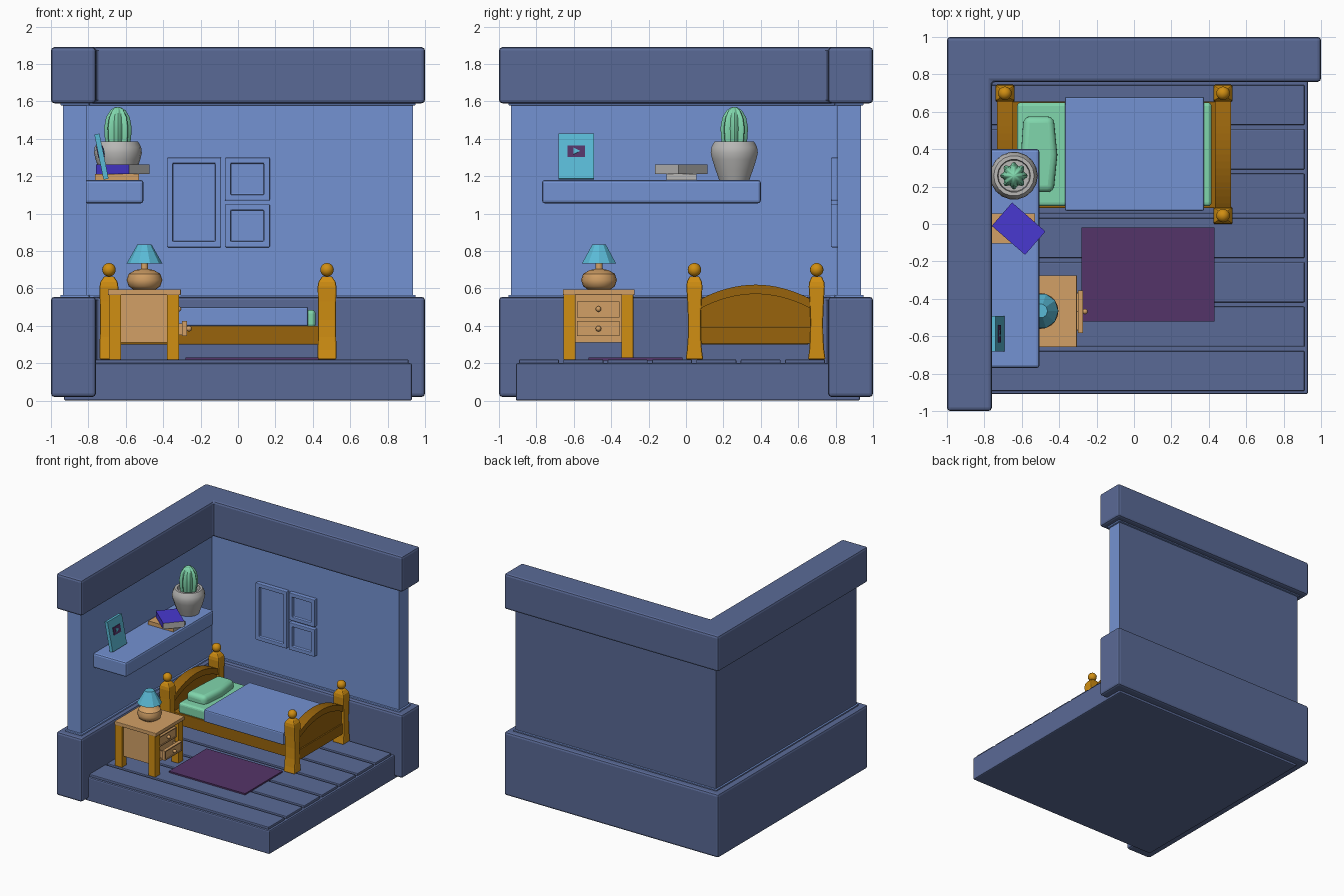
import bpy, bmesh, math
from mathutils import Matrix, Vector

if "Cube" in bpy.data.objects:
    bpy.data.objects.remove(bpy.data.objects["Cube"])


def material(name, rgb):
    m = bpy.data.materials.new(name)
    m.diffuse_color = [((c / 255 + 0.055) / 1.055) ** 2.4 for c in rgb] + [1]
    m.use_nodes = True
    m.node_tree.nodes["Principled BSDF"].inputs["Base Color"].default_value = m.diffuse_color
    return m


SLATE = material("slate blue", (90, 106, 150))
BLUE = material("light blue", (116, 146, 210))
OAK = material("golden wood", (208, 142, 18))
DARK = material("dark wood", (152, 100, 12))
TAN = material("tan wood", (210, 160, 102))
GREEN = material("mint green", (128, 214, 172))
CYAN = material("cyan", (90, 186, 214))
GREY = material("warm grey", (184, 183, 181))
PLUM = material("plum", (84, 52, 104))
VIOLET = material("violet", (72, 56, 208))


def finish(name, bm, mats, bevel=0, seg=2, smooth=False, rule=None):
    bmesh.ops.recalc_face_normals(bm, faces=bm.faces)
    if rule:
        for f in bm.faces:
            f.material_index = 1 if rule(f.normal) else 0
    me = bpy.data.meshes.new(name)
    bm.to_mesh(me)
    bm.free()
    ob = bpy.data.objects.new(name, me)
    bpy.context.collection.objects.link(ob)
    for m in mats if isinstance(mats, tuple) else (mats,):
        me.materials.append(m)
    if bevel:
        b = ob.modifiers.new("bevel", "BEVEL")
        b.width, b.segments, b.limit_method = bevel, seg, "ANGLE"
    if smooth:
        bpy.ops.object.select_all(action="DESELECT")
        ob.select_set(True)
        bpy.context.view_layer.objects.active = ob
        bpy.ops.object.shade_smooth_by_angle(angle=math.radians(40))
    return ob


def loft(name, rings, mats, **kw):
    bm = bmesh.new()
    loops = [[bm.verts.new(p) for p in r] for r in rings]
    for a, b in zip(loops, loops[1:]):
        for i in range(len(a)):
            j = (i + 1) % len(a)
            bm.faces.new((a[i], a[j], b[j], b[i]))
    bm.faces.new(loops[0])
    bm.faces.new(loops[-1])
    return finish(name, bm, mats, **kw)


def prism(name, pts, axis, lo, hi, mats, **kw):
    put = (lambda p, t: (t, *p)) if axis == "x" else (lambda p, t: (*p, t))
    return loft(name, [[put(p, t) for p in pts] for t in (lo, hi)], mats, **kw)


def box(name, x, y, z, mats, **kw):
    pts = [(x[0], y[0]), (x[1], y[0]), (x[1], y[1]), (x[0], y[1])]
    return prism(name, pts, "z", *z, mats, **kw)


def panel(name, x, y, z, mat, normal, border, depth, bevel=0):
    # box with one face inset and pushed in
    ob = box(name, x, y, z, mat, bevel=bevel)
    bm = bmesh.new()
    bm.from_mesh(ob.data)
    n = Vector(normal)
    f = max(bm.faces, key=lambda f: f.normal.dot(n))
    bmesh.ops.inset_region(bm, faces=[f], thickness=border)
    new = bmesh.ops.extrude_discrete_faces(bm, faces=[f])["faces"][0]
    bmesh.ops.translate(bm, verts=new.verts, vec=-n * depth)
    bm.to_mesh(ob.data)
    bm.free()
    return ob


def lathe(name, profile, n, c, mat, ribs=0, smooth=True):
    def pt(r, z, i):
        a = math.tau * i / n
        q = r * (1 + 0.13 * math.cos(ribs * a)) if ribs else r
        return (c[0] + q * math.cos(a), c[1] + q * math.sin(a), z)
    return loft(name, [[pt(r, z, i) for i in range(n)] for r, z in profile], mat, smooth=smooth)


def ball(name, c, r, mat):
    bm = bmesh.new()
    bmesh.ops.create_uvsphere(bm, u_segments=16, v_segments=10, radius=r, matrix=Matrix.Translation(c))
    return finish(name, bm, mat, smooth=True)


# Room: L-shaped walls, trims, bands
def ell(name, o, i, z, mats, bevel=0, rule=None):
    pts = [(-o, -o), (-i, -o), (-i, i), (o, i), (o, o), (-o, o)]
    prism(name, pts, "z", *z, mats, bevel=bevel, rule=rule)


outside = lambda n: n.x < -0.5 or n.y > 0.5
ell("wall", 0.935, 0.81, (0.5, 1.62), (BLUE, SLATE), rule=outside)
ell("lower_trim", 0.95, 0.795, (0.5, 0.566), (BLUE, SLATE), 0.006, outside)
ell("upper_trim", 0.95, 0.795, (1.578, 1.62), (BLUE, SLATE), 0.006, outside)
ell("lower_wall_band", 1.0, 0.76, (0.02, 0.555), SLATE, 0.018)
ell("upper_wall_band", 1.0, 0.76, (1.59, 1.89), SLATE, 0.018)

# Floor and planks
box("floor_base", (-0.93, 0.93), (-0.91, 0.93), (0, 0.2), SLATE, bevel=0.01)
for k in range(7):
    y = -0.893 + 0.237 * k
    box("floor_plank", (-0.8, 0.912), (y, y + 0.214), (0.18, 0.22), SLATE, bevel=0.006)
box("rug", (-0.28, 0.43), (-0.52, -0.02), (0.215, 0.232), PLUM)

# Wall frames
for x, z, b in (((-0.38, -0.09), (0.82, 1.30), 0.045),
                ((-0.07, 0.17), (1.07, 1.30), 0.045), ((-0.07, 0.17), (0.82, 1.05), 0.045)):
    panel("wall_frame", x, (0.775, 0.83), z, BLUE, (0, -1, 0), b, 0.025, 0.005)

# Bed posts and ends
CY = 0.372
for x, side in ((-0.69, "head"), (0.476, "foot")):
    for y in (CY - 0.327, CY + 0.327):
        prof = [(0.22, .05, .047), (0.27, .05, .04), (0.34, .049, .035), (0.43, .048, .034),
                (0.53, .049, .038), (0.61, .05, .043), (0.635, .046, .04), (0.665, .026, .026)]
        loft(side + "_post", [[(x + sx * hx, y + sy * hy, z) for sx, sy in
             ((-1, -1), (1, -1), (1, 1), (-1, 1))] for z, hx, hy in prof], OAK, bevel=0.008)
        ball(side + "_post_ball", (x, y, 0.70), 0.036, OAK)
    us = [-1 + i / 8 for i in range(17)]
    arch = lambda u, d: (CY + 0.3 * u, 0.54 + 0.08 * (1 - u * u) - d)
    rim = [arch(u, 0) for u in us] + [arch(u, 0.05) for u in reversed(us)]
    prism(side + "board_rim", rim, "x", x - 0.042, x + 0.042, DARK)
    fill = [arch(u, 0.02) for u in us] + [(CY + 0.3, 0.32), (CY - 0.3, 0.32)]
    prism(side + "board_panel", fill, "x", x - 0.025, x + 0.025, DARK)
    box(side + "board_rail", (x - 0.036, x + 0.036), (CY - 0.3, CY + 0.3), (0.305, 0.39), DARK)

# Bed base and bedding
box("bed_frame", (-0.68, 0.46), (0.085, 0.655), (0.30, 0.40), DARK, bevel=0.005)
box("mattress", (-0.625, 0.415), (0.095, 0.65), (0.39, 0.485), GREEN, bevel=0.02, seg=3)
box("blanket", (-0.37, 0.375), (0.07, 0.68), (0.398, 0.502), BLUE, bevel=0.01)
pillow = [(-0.61, 0.17), (-0.43, 0.17), (-0.41, 0.37), (-0.43, 0.575), (-0.59, 0.575), (-0.605, 0.37)]
prism("pillow", pillow, "z", 0.455, 0.55, GREEN, bevel=0.035, seg=4, smooth=True)

# Nightstand
box("nightstand_top", (-0.695, -0.305), (-0.658, -0.275), (0.565, 0.595), TAN, bevel=0.004)
for x in (-0.69, -0.38):
    for y in (-0.655, -0.346):
        box("nightstand_leg", (x, x + 0.065), (y, y + 0.065), (0.22, 0.57), OAK, bevel=0.004)
box("nightstand_body", (-0.67, -0.345), (-0.635, -0.3), (0.31, 0.57), TAN)
panel("upper_drawer", (-0.36, -0.325), (-0.582, -0.355), (0.445, 0.53), TAN, (1, 0, 0), 0.012, 0.006)
panel("lower_drawer_front", (-0.3, -0.272), (-0.582, -0.355), (0.345, 0.425), TAN, (1, 0, 0), 0.012, 0.006)
panel("lower_drawer_tray", (-0.38, -0.29), (-0.57, -0.367), (0.35, 0.412), TAN, (0, 0, 1), 0.012, 0.045)
for x, z in ((-0.318, 0.49), (-0.262, 0.385)):
    ball("drawer_knob", (x, -0.468, z), 0.015, TAN)

# Lamp
LC = (-0.5, -0.465)
lathe("lamp_base", [(.06, .594), (.085, .612), (.096, .645), (.085, .678), (.05, .698), (.02, .704),
                    (.018, .745)], 20, LC, TAN)
lathe("lamp_shade", [(.096, .733), (.038, .835)], 10, LC, CYAN, smooth=False)

# Shelf with plant, books and upright frame
box("shelf", (-0.82, -0.505), (-0.77, 0.40), (1.055, 1.18), BLUE, bevel=0.015)
PC = (-0.642, 0.258)
lathe("plant_pot", [(.082, 1.18), (.1, 1.23), (.12, 1.29), (.128, 1.325), (.124, 1.355), (.108, 1.385),
                    (.088, 1.385), (.084, 1.35)], 18, PC, GREY)
lathe("cactus", [(.05, 1.34), (.062, 1.40), (.065, 1.46), (.056, 1.515), (.036, 1.552), (.015, 1.568),
                 (.002, 1.57)], 48, PC, GREEN, ribs=8)
cover = lambda n: abs(n.z) > 0.5 or n.y < -0.5
box("lower_book", (-0.765, -0.53), (-0.105, 0.055), (1.18, 1.212), (GREY, TAN), rule=cover)
book = box("upper_book", (-0.118, 0.118), (-0.083, 0.083), (1.212, 1.262), (GREY, VIOLET), rule=cover)
book.location = (-0.617, -0.025, 0)
book.rotation_euler.z = math.radians(-41)

leaning = [box("leaning_frame", (-0.014, 0.014), (-0.095, 0.095), (-0.123, 0.123), CYAN)]
for a, b in ((0.012, 0.018), (-0.018, -0.012)):
    leaning.append(box("frame_picture", (a, b), (-0.047, 0.047), (-0.005, 0.058), PLUM))
leaning.append(prism("picture_triangle", [(-0.015, 0.008), (0.022, 0.027), (-0.015, 0.046)], "x",
                     0.016, 0.021, CYAN))
for ob in leaning:
    ob.location = (-0.73, -0.587, 1.305)
    ob.rotation_euler.y = -0.2
